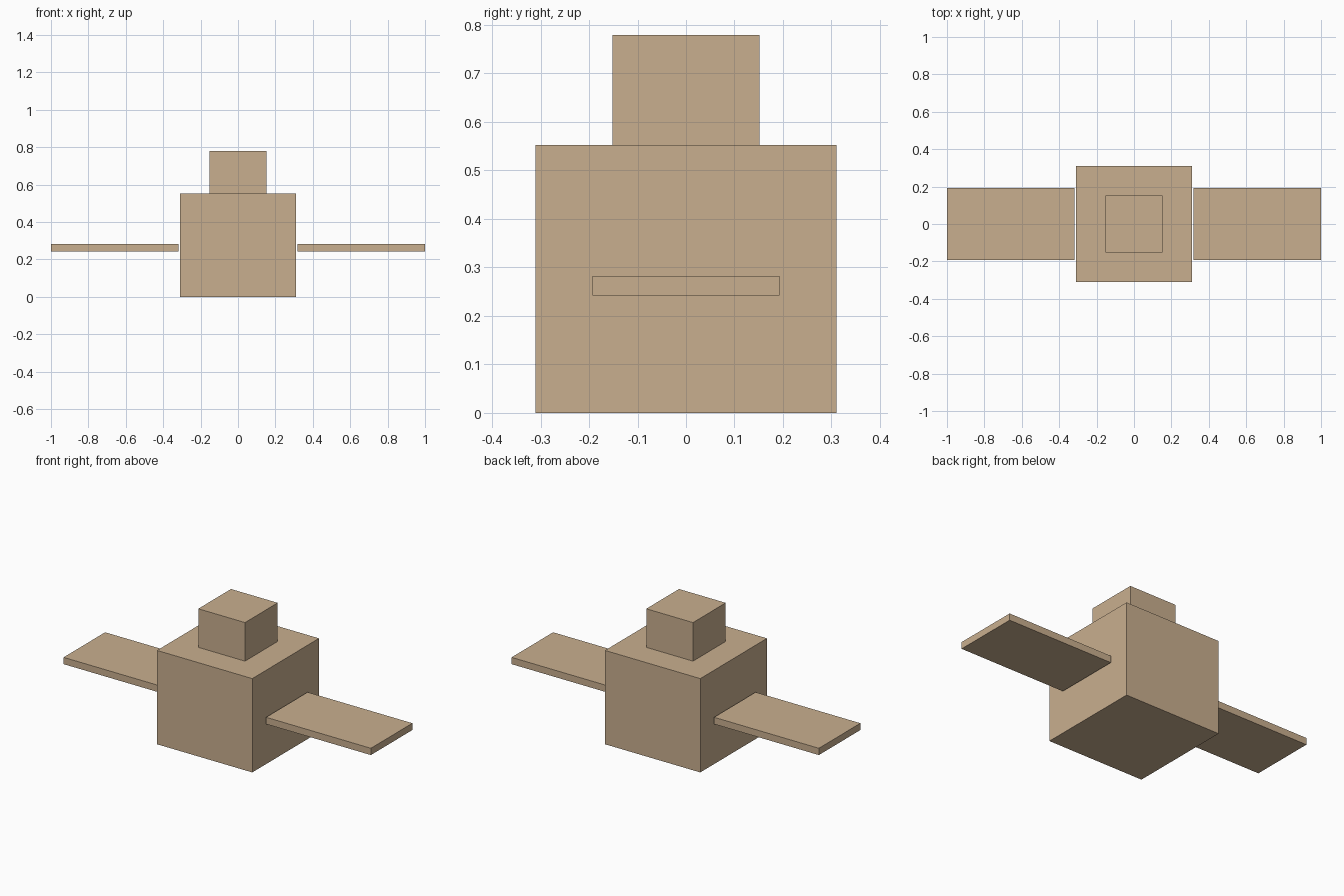
import bpy

if "Cube" in bpy.data.objects:
    bpy.data.objects.remove(bpy.data.objects["Cube"])

# Single tan colour for the whole model
tan = bpy.data.materials.new("tan")
tan.diffuse_color = (0.584, 0.429, 0.275, 1.0)
tan.use_nodes = True
tan.node_tree.nodes["Principled BSDF"].inputs["Base Color"].default_value = tan.diffuse_color


def box(name, x, y, z):
    """Axis-aligned box from (min, max) ranges."""
    ranges = (x, y, z)
    bpy.ops.mesh.primitive_cube_add(size=1, location=[(a + b) / 2 for a, b in ranges])
    ob = bpy.context.object
    ob.name = name
    ob.scale = [b - a for a, b in ranges]
    bpy.ops.object.transform_apply(location=False, rotation=False, scale=True)
    ob.data.materials.append(tan)
    return ob


# Main body and the smaller block on top
box("body", (-0.31, 0.31), (-0.31, 0.31), (0, 0.552))
box("top_block", (-0.152, 0.152), (-0.152, 0.152), (0.552, 0.779))

# Thin side panels, just clear of the body
box("right_panel", (0.318, 1.0), (-0.193, 0.193), (0.242, 0.282))
box("left_panel", (-1.0, -0.318), (-0.193, 0.193), (0.242, 0.282))
